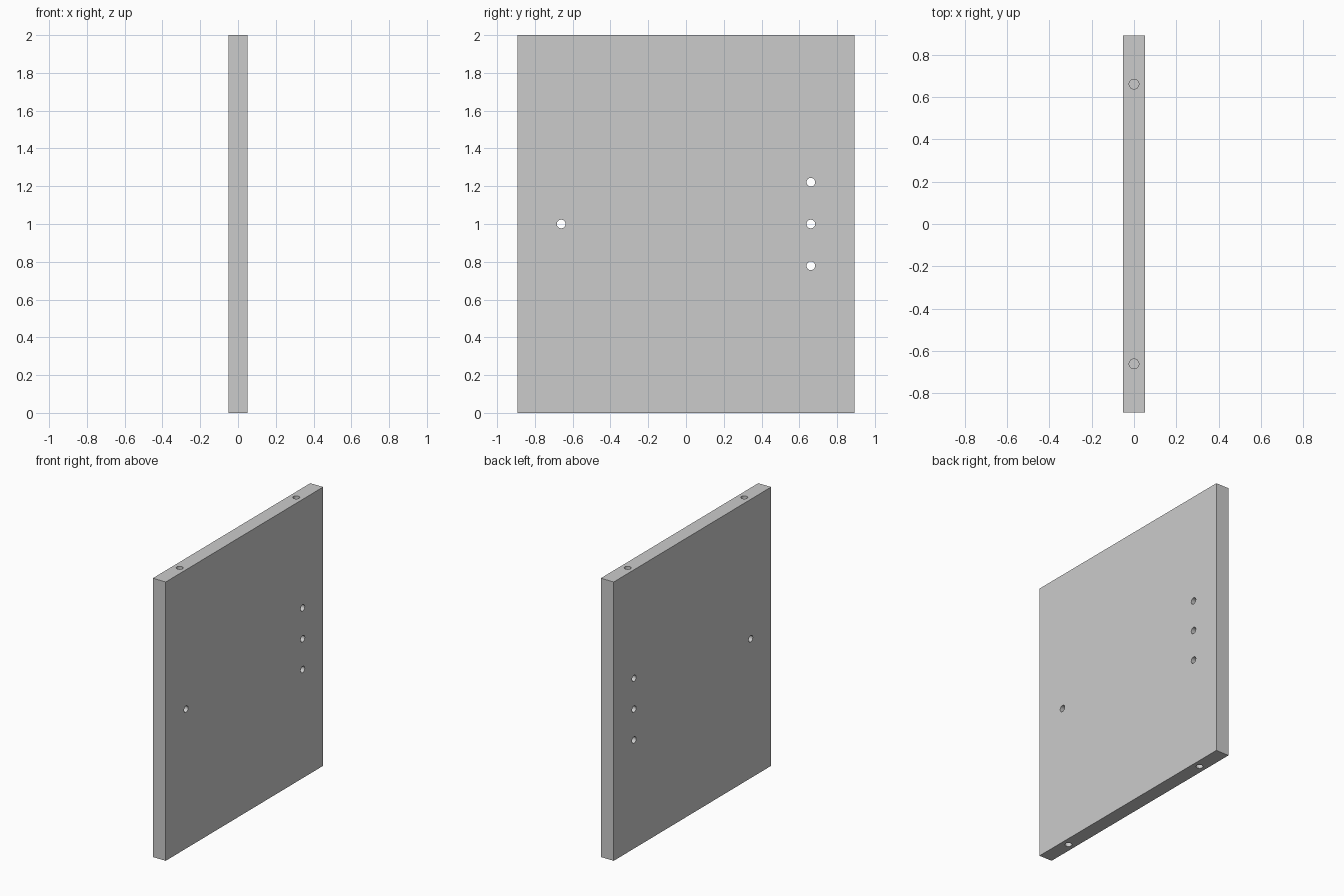
import bpy, bmesh
from mathutils import Matrix

if "Cube" in bpy.data.objects:
    bpy.data.objects.remove(bpy.data.objects["Cube"])

THICK, WIDTH, HEIGHT = 0.102, 1.784, 2.0
HOLE_Y, HOLE_R, PITCH, DEPTH = 0.661, 0.023, 0.221, 0.22


def make_object(name, bm):
    mesh = bpy.data.meshes.new(name)
    bm.to_mesh(mesh)
    bm.free()
    obj = bpy.data.objects.new(name, mesh)
    bpy.context.collection.objects.link(obj)
    return obj


def drill(bm, centre, length, axis):
    turn = Matrix.Rotation(1.5707963, 4, 'Y') if axis == 'X' else Matrix()
    bmesh.ops.create_cone(bm, cap_ends=True, segments=32, radius1=HOLE_R,
                          radius2=HOLE_R, depth=length,
                          matrix=Matrix.Translation(centre) @ turn)


# Flat panel standing on edge
bm = bmesh.new()
bmesh.ops.create_cube(bm, size=1, matrix=Matrix.Translation((0, 0, HEIGHT / 2))
                      @ Matrix.Diagonal((THICK, WIDTH, HEIGHT, 1)))
panel = make_object("panel", bm)

# Through holes: one on one side, a column of three on the other
bm = bmesh.new()
drill(bm, (0, -HOLE_Y, 1), THICK * 3, 'X')
for i in (-1, 0, 1):
    drill(bm, (0, HOLE_Y, 1 + i * PITCH), THICK * 3, 'X')

# Blind holes in the top and bottom edges
for y in (-HOLE_Y, HOLE_Y):
    for z in (0, HEIGHT):
        drill(bm, (0, y, z), DEPTH * 2, 'Z')
cutter = make_object("hole_cutter", bm)
cutter.hide_render = True

# Cut the holes, then discard the cutter
mod = panel.modifiers.new("holes", 'BOOLEAN')
mod.operation = 'DIFFERENCE'
mod.solver = 'EXACT'
mod.object = cutter
bpy.context.view_layer.objects.active = panel
panel.select_set(True)
bpy.ops.object.modifier_apply(modifier=mod.name)
bpy.data.objects.remove(cutter)
bpy.ops.object.shade_smooth_by_angle()
